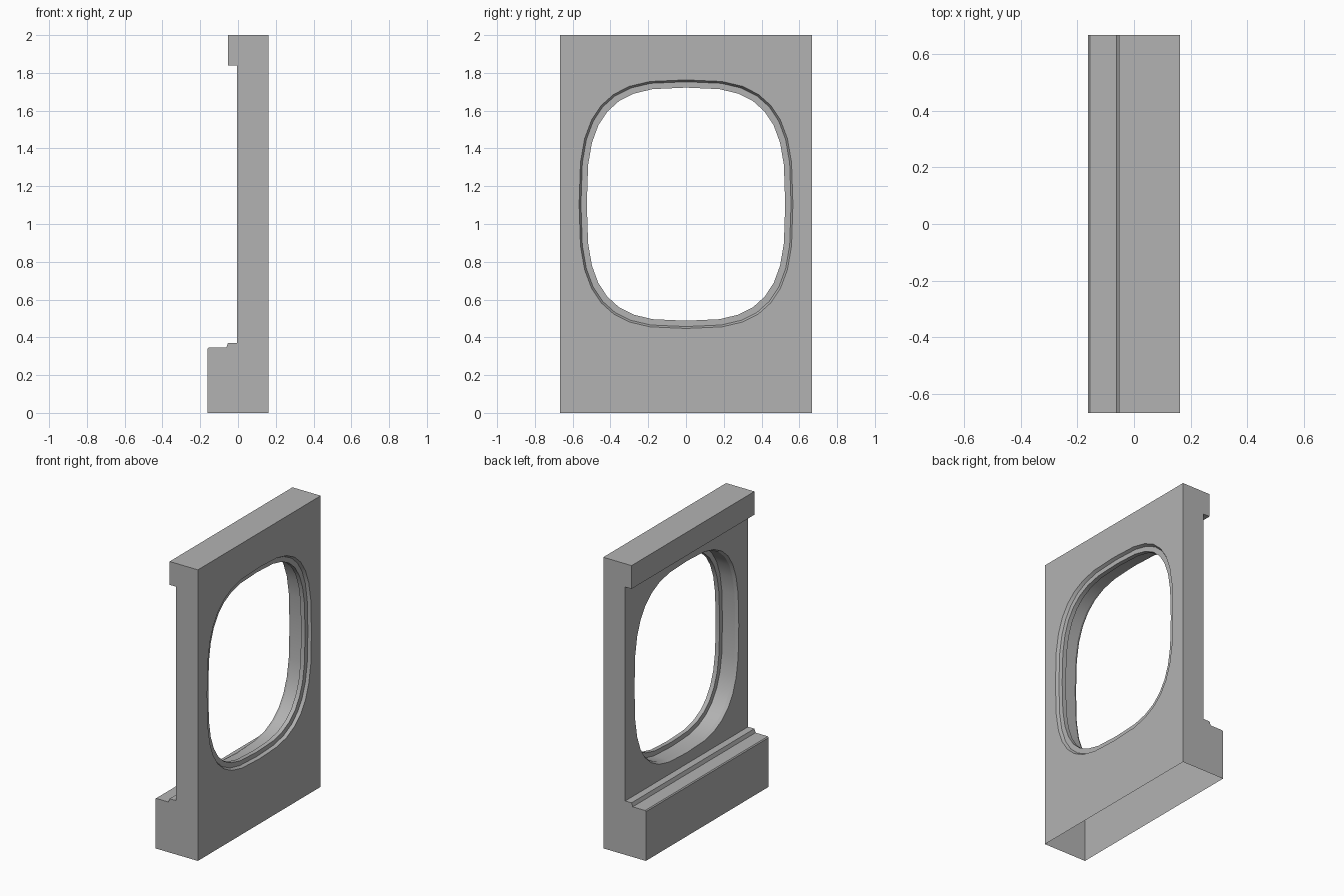
import bpy, bmesh
from math import sin, cos, pi, radians, copysign

cube = bpy.data.objects.get("Cube")
if cube:
    bpy.data.objects.remove(cube, do_unlink=True)

grey = bpy.data.materials.new("plain_grey")
grey.use_nodes = True
color = (0.45, 0.45, 0.45, 1)
grey.diffuse_color = color
grey.node_tree.nodes["Principled BSDF"].inputs["Base Color"].default_value = color

HALF_Y = 0.667
FACE, BACK = 0.162, -0.005      # flat side and recessed side of the wall
CENTER_Z = 1.105


def loft(name, sections):
    """Closed solid through a list of matching rings of points."""
    bm = bmesh.new()
    rings = [[bm.verts.new(p) for p in ring] for ring in sections]
    bm.faces.new(rings[0])
    bm.faces.new(rings[-1])
    for a, b in zip(rings, rings[1:]):
        for i in range(len(a)):
            j = (i + 1) % len(a)
            bm.faces.new((a[i], a[j], b[j], b[i]))
    bmesh.ops.recalc_face_normals(bm, faces=bm.faces)
    mesh = bpy.data.meshes.new(name)
    bm.to_mesh(mesh)
    bm.free()
    mesh.materials.append(grey)
    obj = bpy.data.objects.new(name, mesh)
    bpy.context.collection.objects.link(obj)
    return obj


def rounded_ring(x, half_width, segments=32, power=3.0):
    """Rounded window outline; the height grows by the same margin as the width."""
    half_height = half_width + 0.092
    def bend(v):
        return copysign(abs(v) ** (2 / power), v) if abs(v) > 1e-6 else 0
    angles = [2 * pi * i / segments for i in range(segments)]
    return [(x, half_width * bend(cos(t)), CENTER_Z + half_height * bend(sin(t)))
            for t in angles]


# Wall with top lip and stepped base, as one profile run along y
profile = [(FACE, 0), (FACE, 2), (-0.053, 2), (-0.053, 1.84), (BACK, 1.84),
           (BACK, 0.37), (-0.053, 0.37), (-0.062, 0.345), (-0.156, 0.345),
           (-0.162, 0.338), (-0.162, 0)]
panel = loft("window_panel", [[(x, y, z) for x, z in profile]
                              for y in (-HALF_Y, HALF_Y)])

# Opening with a bevelled edge on both sides and a thin inner flange
OUTER, REVEAL, INNER = 0.566, 0.556, 0.525
opening = [(BACK - 0.02, OUTER + 0.01), (BACK + 0.02, REVEAL),
           (FACE - 0.05, REVEAL), (FACE - 0.05, INNER),
           (FACE - 0.02, INNER), (FACE - 0.02, REVEAL),
           (FACE + 0.02, OUTER + 0.01)]
cutter = loft("opening_cutter", [rounded_ring(x, w) for x, w in opening])
cutter.hide_render = True

cut = panel.modifiers.new("opening", 'BOOLEAN')
cut.operation = 'DIFFERENCE'
cut.solver = 'EXACT'
cut.object = cutter
bpy.context.view_layer.objects.active = panel
panel.select_set(True)
bpy.ops.object.modifier_apply(modifier=cut.name)
bpy.data.objects.remove(cutter, do_unlink=True)

# The underside is left open
bm = bmesh.new()
bm.from_mesh(panel.data)
under = [f for f in bm.faces if f.calc_center_median().z < 0.001]
bmesh.ops.delete(bm, geom=under, context='FACES')
bm.to_mesh(panel.data)
bm.free()

bpy.ops.object.shade_smooth_by_angle(angle=radians(24))
